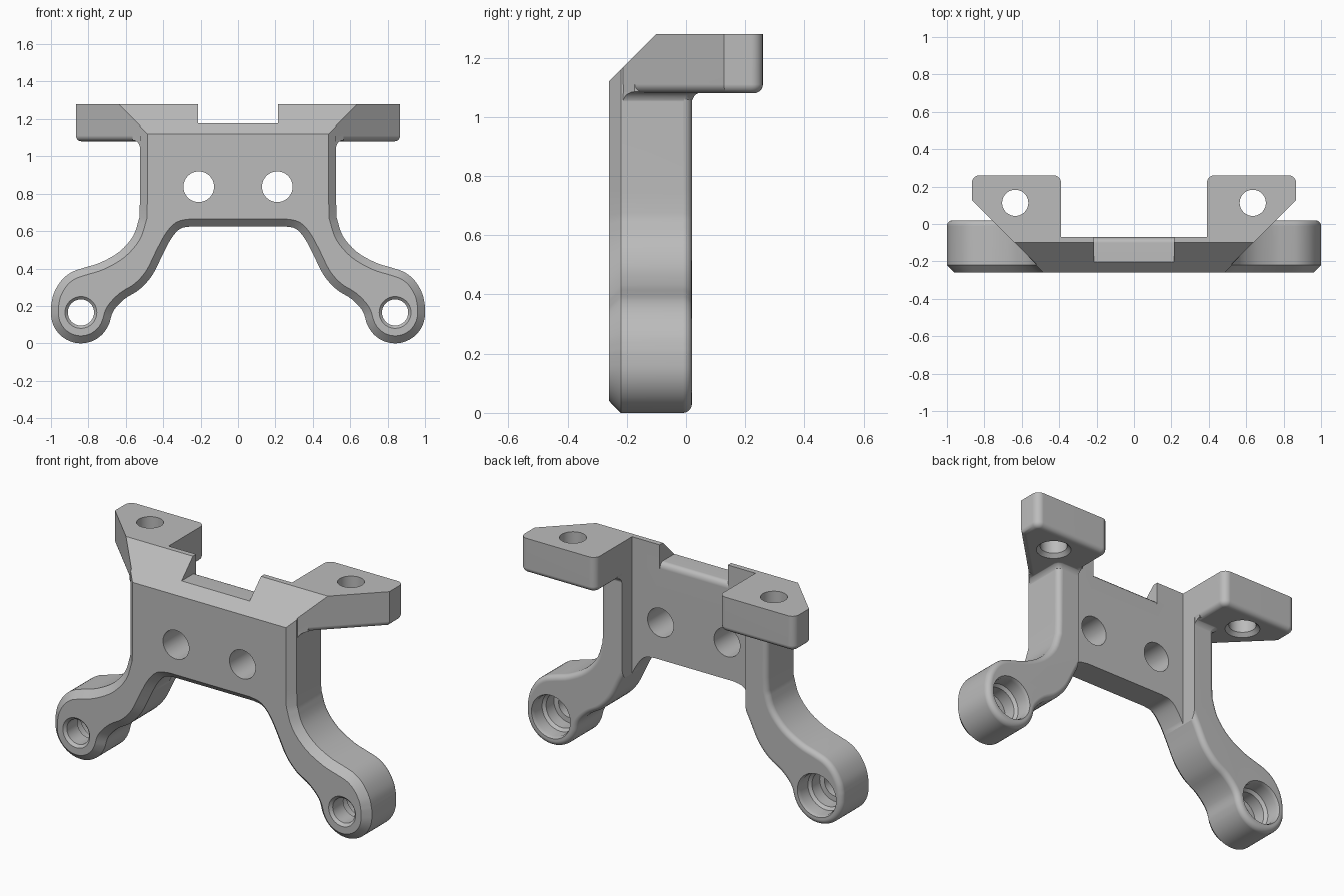
import bpy, bmesh, math
from mathutils import Vector

if "Cube" in bpy.data.objects:
    bpy.data.objects.remove(bpy.data.objects["Cube"], do_unlink=True)

grey = bpy.data.materials.new("plain grey")
grey.use_nodes = True
grey.diffuse_color = (0.5, 0.5, 0.5, 1)
grey.node_tree.nodes["Principled BSDF"].inputs["Base Color"].default_value = (0.5, 0.5, 0.5, 1)

AXES = {"X": lambda u, v, h: (h, u, v),
        "Y": lambda u, v, h: (u, h, v),
        "Z": lambda u, v, h: (u, v, h)}


def inset(points, d):
    """Offset a counter-clockwise outline inwards by d."""
    out = []
    for i, p in enumerate(points):
        a = (p - points[i - 1]).normalized()
        b = (points[(i + 1) % len(points)] - p).normalized()
        n, m = Vector((-a.y, a.x)), Vector((-b.y, b.x))
        out.append(p + (n + m) * d / max(1 + n.dot(m), 0.3))
    return out


def solid(name, outline, levels, axis):
    """Loft an outline through (height, inset) levels along an axis."""
    pts = [Vector(p) for p in outline]
    area = sum(pts[i - 1].cross(p) for i, p in enumerate(pts))
    if area < 0:
        pts.reverse()
    bm = bmesh.new()
    rings = [[bm.verts.new(AXES[axis](p.x, p.y, h)) for p in inset(pts, d)]
             for h, d in levels]
    for low, high in zip(rings, rings[1:]):
        for i in range(len(pts)):
            bm.faces.new((low[i - 1], low[i], high[i], high[i - 1]))
    bm.faces.new(rings[0])
    bm.faces.new(rings[-1])
    bmesh.ops.recalc_face_normals(bm, faces=bm.faces)
    mesh = bpy.data.meshes.new(name)
    bm.to_mesh(mesh)
    bm.free()
    mesh.materials.append(grey)
    obj = bpy.data.objects.new(name, mesh)
    bpy.context.collection.objects.link(obj)
    return obj


def combine(target, other, operation):
    bpy.context.view_layer.objects.active = target
    mod = target.modifiers.new(operation.lower(), "BOOLEAN")
    mod.operation, mod.object, mod.solver = operation, other, "EXACT"
    bpy.ops.object.modifier_apply(modifier=mod.name)
    bpy.data.objects.remove(other, do_unlink=True)


def circle(x, y, r, start=0, end=360, n=40):
    full = end - start == 360
    angles = [math.radians(start + (end - start) * i / (n if full else n - 1)) for i in range(n)]
    return [(x + r * math.cos(a), y + r * math.sin(a)) for a in angles]


def spline(points, steps=4):
    """Smooth curve through the points."""
    p = [Vector(q) for q in points]
    p = [2 * p[0] - p[1]] + p + [2 * p[-1] - p[-2]]
    out = []
    for a, b, c, d in zip(p, p[1:], p[2:], p[3:]):
        for k in range(steps):
            t = k / steps
            out.append((b * 2 + (c - a) * t + (a * 2 - b * 5 + c * 4 - d) * t * t
                        + (b * 3 - a - c * 3 + d) * t ** 3) / 2)
    return [tuple(q) for q in out] + [tuple(points[-1])]


def fillet(h, r, sign, n=5):
    """Levels of a quarter-round edge that ends at height h."""
    out = []
    for i in range(n + 1):
        a = math.pi / 2 * i / n
        out.append((h - sign * r * (1 - math.sin(a)), r * (1 - math.cos(a))))
    return out


# Body: web and two curved legs, chamfered in front and rounded behind
inner = spline([(.25, .625), (.31, .612), (.357, .56), (.402, .476), (.458, .365),
                (.527, .288), (.607, .237), (.665, .175), (.687, .11)])
foot = circle(.84, .16, .16, 208, 360, 26)
outer = spline([(1, .2), (.985, .267), (.945, .335), (.89, .38), (.82, .405),
                (.735, .432), (.634, .49), (.56, .575), (.527, .674)])
half = inner + foot + outer + [(.525, .75), (.525, 1.5)]
outline = half + [(-x, z) for x, z in reversed(half)]
body = solid("bracket_body", outline, [(-.26, .04), (-.22, 0)] + fillet(.02, .03, 1), "Y")

# Recess behind the web
combine(body, solid("recess_cutter", [(-.39, -.5), (.39, -.5), (.39, 2), (-.39, 2)],
                    [(-.07, 0), (1, 0)], "Y"), "DIFFERENCE")


def rounded(points, radius, n=5):
    """Round each corner of a polygon whose radius is not zero."""
    out = []
    for i, q in enumerate(points):
        p, r = Vector(q), radius[i]
        if not r:
            out.append(q)
            continue
        a = (Vector(points[i - 1]) - p).normalized() * r
        b = (Vector(points[(i + 1) % len(points)]) - p).normalized() * r
        for k in range(n + 1):
            t = math.pi / 2 * k / n
            out.append(tuple(p + a * (1 - math.sin(t)) + b * (1 - math.cos(t))))
    return out


ear = rounded([(.39, -.18), (.479, -.258), (.867, .128), (.867, .26), (.39, .26)],
              [0, 0, 0, .04, .04])
for s in (1, -1):
    # Mounting ear with rounded lower edges
    levels = [(h, d) for h, d in reversed(fillet(1.08, .03, -1))] + [(1.5, 0)]
    combine(body, solid("mounting_ear", [(s * x, y) for x, y in ear], levels, "Z"), "UNION")

    # Flared collar that blends the leg into the ear
    r = .04
    collar = [(.392, -.18), (.485, -.25), (.524, -.214), (.524, -.01), (.515, .01), (.495, .019), (.392, .019)]
    bm_levels = []
    for i in range(6):
        a = math.pi / 2 * i / 5
        bm_levels.append((1.045 + r * math.sin(a), r * (1 - math.cos(a))))
    flare = solid("leg_collar", [(s * x, y) for x, y in collar],
                  [(1.0, 0)] + [(h, 0) for h, g in bm_levels] + [(1.12, 0)], "Z")
    grow = {round(h, 4): g for h, g in bm_levels}
    for v in flare.data.vertices:
        g = grow.get(round(v.co.z, 4), r if v.co.z > 1.1 else 0)
        if abs(v.co.x) > .48 and v.co.y > -.23:
            v.co.x += s * g
            v.co.y += g
        elif v.co.y > 0:
            v.co.y += g
    combine(body, flare, "UNION")

# Flat top with sloping front
top = [(-.7, .68), (-.1, 1.28), (.6, 1.28), (.6, 2), (-.7, 2)]
combine(body, solid("top_cutter", top, [(-1.2, 0), (1.2, 0)], "X"), "DIFFERENCE")

# Central notch with a rounded rear edge
notch = [(-.5, 1.178), (-.1, 1.178), (-.087, 1.174), (-.077, 1.164), (-.07, 1.145), (.3, 1.145), (.3, 1.6), (-.5, 1.6)]
combine(body, solid("notch_cutter", notch, [(-.215, 0), (.215, 0)], "X"), "DIFFERENCE")

for s in (1, -1):
    # Web holes, ear holes and stepped foot holes
    holes = [
        (circle(s * .21, .837, .082), [(-.4, 0), (.1, 0)], "Y"),
        (circle(s * .635, .113, .07), [(1.06, -.04), (1.1, 0), (1.4, 0)], "Z"),
        (circle(s * .84, .165, .07), [(-.28, -.035), (-.245, 0), (-.15, 0), (-.15, -.03),
                                     (-.08, -.03), (-.065, -.045), (0, -.045), (.04, -.06)], "Y")]
    for shape, levels, axis in holes:
        combine(body, solid("hole_cutter", shape, levels, axis), "DIFFERENCE")

# Smooth shading with sharp edges kept
bpy.ops.object.select_all(action="DESELECT")
body.select_set(True)
bpy.context.view_layer.objects.active = body
bpy.ops.object.shade_smooth_by_angle(angle=math.radians(28))
weighted = body.modifiers.new("even normals", "WEIGHTED_NORMAL")
weighted.keep_sharp = True
